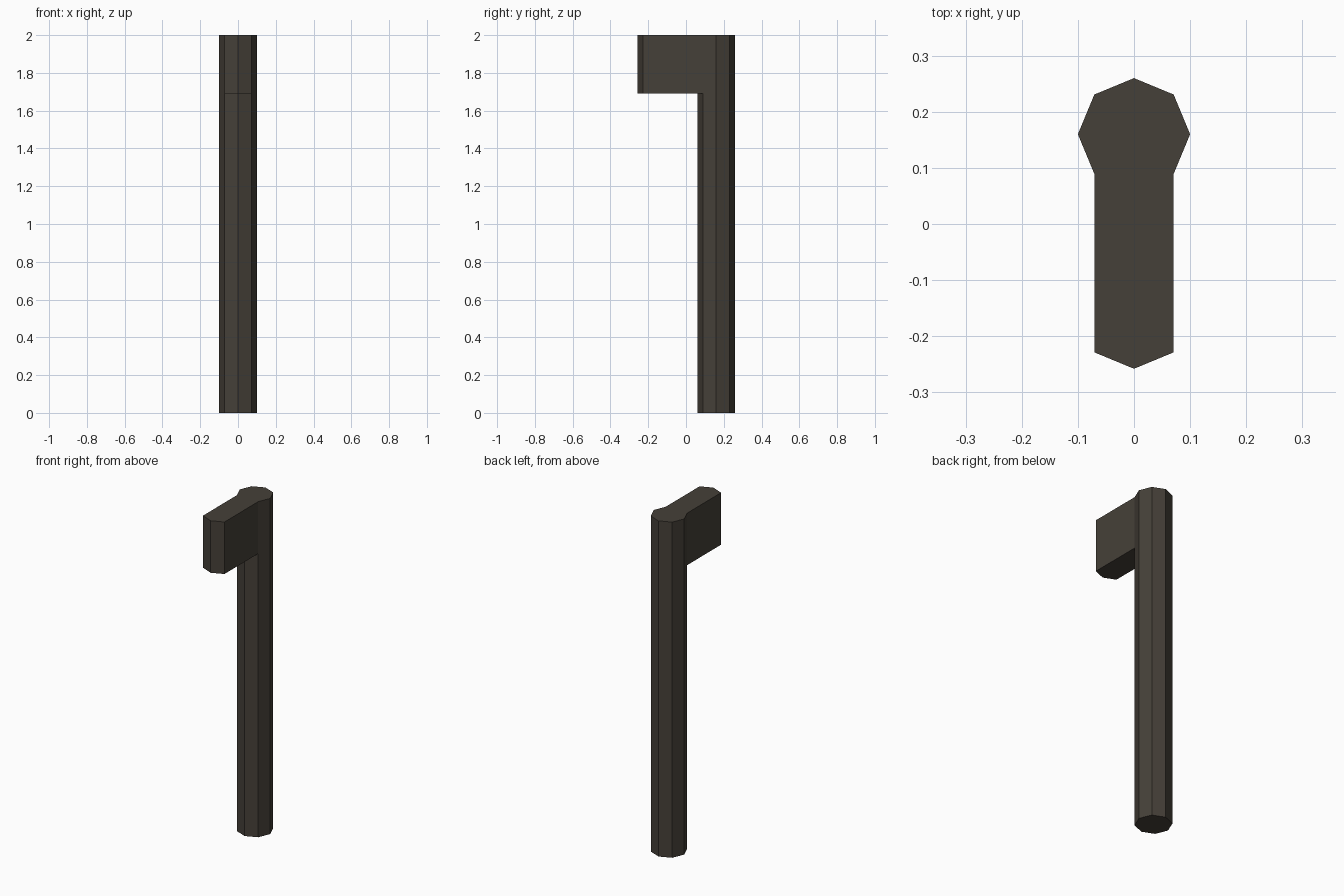
import bpy, bmesh, math
from mathutils import Vector

if "Cube" in bpy.data.objects:
    bpy.data.objects.remove(bpy.data.objects["Cube"])

R, CY, Z_HEAD, TOP = 0.1, 0.16, 1.69, 2.0
REACH = 0.318  # how far the head sticks out of the shaft

bm = bmesh.new()

# Octagonal shaft: three rings joined by quads, capped at both ends
rings = []
for z in (0.0, Z_HEAD, TOP):
    rings.append([bm.verts.new((R * math.cos(math.radians(45 * i)),
                                CY + R * math.sin(math.radians(45 * i)), z))
                  for i in range(8)])
bm.faces.new(rings[0][::-1])
bm.faces.new(rings[2])
front = []
for lo, hi in zip(rings, rings[1:]):
    for i in range(8):
        j = (i + 1) % 8
        f = bm.faces.new((lo[i], lo[j], hi[j], hi[i]))
        if lo is rings[1] and i in (5, 6):
            front.append(f)

# Head: the two upper front faces pulled forward
ext = bmesh.ops.extrude_face_region(bm, geom=front)
moved = [v for v in ext["geom"] if isinstance(v, bmesh.types.BMVert)]
bmesh.ops.translate(bm, verts=moved, vec=Vector((0, -REACH, 0)))
bmesh.ops.delete(bm, geom=[f for f in front if f.is_valid], context='FACES_ONLY')
bmesh.ops.recalc_face_normals(bm, faces=bm.faces[:])

mesh = bpy.data.meshes.new("hammer")
bm.to_mesh(mesh)
bm.free()
obj = bpy.data.objects.new("shaft_and_head", mesh)
bpy.context.collection.objects.link(obj)

mat = bpy.data.materials.new("dark brown grey")
mat.diffuse_color = (0.060, 0.051, 0.040, 1)
mat.use_nodes = True
mat.node_tree.nodes["Principled BSDF"].inputs["Base Color"].default_value = mat.diffuse_color
mesh.materials.append(mat)
